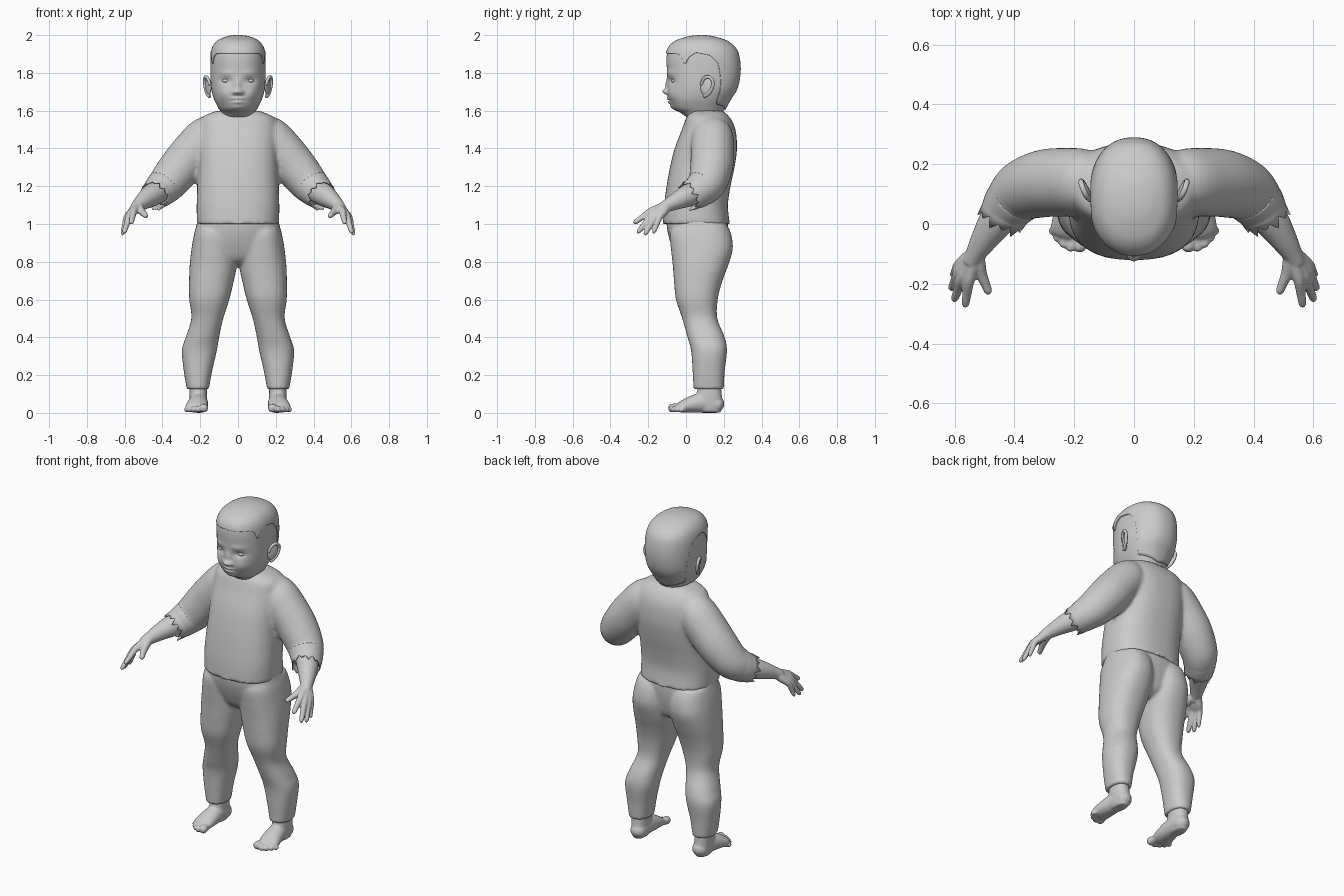
import bpy, bmesh, math
from mathutils import Vector

if "Cube" in bpy.data.objects:
    bpy.data.objects.remove(bpy.data.objects["Cube"])

def spline(pts, n=6):
    """Catmull-Rom through tuples of any length."""
    out = []
    for i in range(len(pts) - 1):
        a, b, c, d = (pts[max(0, min(len(pts) - 1, i + k))] for k in (-1, 0, 1, 2))
        for j in range(n):
            t = j / n
            out.append(tuple(0.5 * (2 * q + (r - p) * t + (2 * p - 5 * q + 4 * r - s) * t * t
                             + (3 * q - p - 3 * r + s) * t ** 3) for p, q, r, s in zip(a, b, c, d)))
    return out + [tuple(pts[-1])]

def oval(z, x0, x1, yf, yb, n=40, p=2.3):
    """Horizontal superellipse ring, starting at the front."""
    return [oval_pt(z, x0, x1, yf, yb, 2 * math.pi * i / n, p) for i in range(n)]

def oval_pt(z, x0, x1, yf, yb, a, p=2.3):
    s, c = math.sin(a), math.cos(a)
    return Vector(((x0 + x1) / 2 + (x1 - x0) / 2 * math.copysign(abs(s) ** (2 / p), s),
                   (yf + yb) / 2 - (yb - yf) / 2 * math.copysign(abs(c) ** (2 / p), c), z))

def loft(bm, rings, caps=True):
    vs = [[bm.verts.new(p) for p in r] for r in rings]
    n = len(rings[0])
    for a, b in zip(vs, vs[1:]):
        for i in range(n):
            bm.faces.new((a[i], a[(i + 1) % n], b[(i + 1) % n], b[i]))
    if caps:
        bm.faces.new(vs[0])
        bm.faces.new(vs[-1])
    return vs

def tube(bm, pts, s=1, n=20, caps=True, sub=5):
    """Tube through (x, y, z, r across[, r up])."""
    st = spline([p if len(p) == 5 else (*p, p[3]) for p in pts], sub)
    rings = []
    for i, q in enumerate(st):
        d = Vector(st[min(i + 1, len(st) - 1)][:3]) - Vector(st[max(i - 1, 0)][:3])
        side = d.cross(Vector((0, 0, 1))).normalized()
        up = side.cross(d).normalized()
        ring = [Vector(q[:3]) + side * q[3] * math.cos(2 * math.pi * k / n)
                + up * q[4] * math.sin(2 * math.pi * k / n) for k in range(n)]
        rings.append([Vector((v.x * s, v.y, v.z)) for v in ring])
    return loft(bm, rings, caps)

def finish(name, bm, voxel=0, iters=5, thick=0):
    bmesh.ops.recalc_face_normals(bm, faces=bm.faces)
    me = bpy.data.meshes.new(name)
    bm.to_mesh(me)
    bm.free()
    me.polygons.foreach_set("use_smooth", [True] * len(me.polygons))
    ob = bpy.data.objects.new(name, me)
    bpy.context.collection.objects.link(ob)
    if thick:
        m = ob.modifiers.new("thickness", 'SOLIDIFY')
        m.thickness, m.offset = thick, -1
    if voxel:
        m = ob.modifiers.new("blend", 'REMESH')
        m.mode, m.voxel_size, m.use_smooth_shade = 'VOXEL', voxel, True
        m = ob.modifiers.new("soften", 'SMOOTH')
        m.factor, m.iterations = 0.5, iters
    return ob

# Head surface: z, half width, front y, back y
HEAD = spline([(1.56, .085, .01, .185), (1.59, .09, -.03, .195), (1.612, .103, -.066, .205),
               (1.66, .127, -.088, .232), (1.72, .142, -.095, .267), (1.80, .146, -.1, .283),
               (1.88, .144, -.103, .278), (1.93, .133, -.09, .258), (1.965, .107, -.053, .215),
               (1.985, .066, .005, .155), (1.992, .033, .045, .12), (1.994, .004, .08, .088)], 12)

def head_pt(z, a):
    z = max(HEAD[0][0], min(HEAD[-1][0], z))
    for p, q in zip(HEAD, HEAD[1:]):
        if z <= q[0]:
            t = (z - p[0]) / (q[0] - p[0])
            w, f, b = (p[k] + (q[k] - p[k]) * t for k in (1, 2, 3))
            return oval_pt(z, -w, w, f, b, a, 2.25)

# Face relief: x, z, spread x, spread z, height
FACE = [(0, 1.70, .02, .016, .028), (0, 1.735, .015, .03, .012), (.02, 1.696, .012, .011, .012),
        (.064, 1.758, .03, .018, -.014), (.06, 1.80, .04, .014, .004), (.075, 1.69, .035, .035, .01),
        (0, 1.664, .03, .008, .014), (0, 1.645, .025, .008, .014), (0, 1.655, .036, .003, -.006),
        (0, 1.618, .03, .018, .01)]
bm = bmesh.new()
N = 160
rings = []
for k in range(101):
    z = 1.56 + .434 * math.sin(k / 100 * math.pi / 2)
    ring = [head_pt(z, 2 * math.pi * i / N) for i in range(N)]
    for v in ring:
        if v.y < .05:
            v.y -= sum(h * math.exp(-((abs(v.x) - x) / sx) ** 2 - ((v.z - fz) / sz) ** 2)
                       for x, fz, sx, sz, h in FACE)
    rings.append(ring)
loft(bm, rings)
finish("head", bm)

# Hair cap whose lower edge follows a hairline (angle from front, z)
LINE = [(0, 1.90), (48, 1.90), (57, 1.89), (64, 1.84), (71, 1.88), (82, 1.905), (100, 1.89),
        (111, 1.85), (117, 1.75), (123, 1.64), (180, 1.61)]

def hairline(a):
    a = abs((math.degrees(a) + 180) % 360 - 180)
    for p, q in zip(LINE, LINE[1:]):
        if a <= q[0]:
            return p[1] + (q[1] - p[1]) * (a - p[0]) / (q[0] - p[0])
    return LINE[-1][1]

bm = bmesh.new()
pivot = Vector((0, .085, 1.8))
rings = []
for k in range(41):
    ring = []
    for i in range(N):
        a = 2 * math.pi * i / N
        z0 = hairline(a)
        v = head_pt(z0 + (1.994 - z0) * math.sin(k / 40 * math.pi / 2), a)
        ring.append(pivot + (v - pivot) * 1.032)
    rings.append(ring)
vs = loft(bm, rings, False)
bm.faces.new(vs[-1])
finish("hair", bm, thick=.008)

# Eyes and ears
for s in (1, -1):
    side = "left" if s > 0 else "right"
    bm = bmesh.new()
    bmesh.ops.create_uvsphere(bm, u_segments=24, v_segments=16, radius=.021)
    bmesh.ops.scale(bm, vec=(1, 1, .6), verts=bm.verts)
    bmesh.ops.translate(bm, vec=(.064 * s, -.057, 1.758), verts=bm.verts)
    finish("eye_" + side, bm)
    bm = bmesh.new()
    bmesh.ops.create_uvsphere(bm, u_segments=24, v_segments=16, radius=1)
    for v in bm.verts:
        x, y, z = v.co
        v.co = (s * (.157 + .01 * x + .013 * y), .11 + .034 * y, 1.725 + .048 * z)
    tube(bm, [(.148, .08, 1.735, .007), (.16, .095, 1.77, .009), (.172, .122, 1.778, .009),
              (.177, .142, 1.755, .009), (.172, .138, 1.72, .009), (.162, .118, 1.69, .01),
              (.15, .095, 1.675, .009)], s, 12)
    finish("ear_" + side, bm)

# Shirt: trunk and both sleeves blended
bm = bmesh.new()
trunk = [(1.0, -.218, .218, -.122, .232), (1.1, -.219, .219, -.116, .222), (1.2, -.216, .216, -.103, .236),
         (1.3, -.213, .213, -.085, .257), (1.4, -.213, .213, -.06, .27), (1.5, -.21, .21, -.022, .262),
         (1.56, -.195, .195, .0, .235), (1.59, -.14, .14, .02, .205), (1.6, -.1, .1, .035, .185)]
loft(bm, [oval(*q, p=2.5) for q in spline(trunk)])
SLEEVE = [(.13, .14, 1.475, .1), (.17, .14, 1.455, .112), (.23, .14, 1.39, .115), (.305, .135, 1.30, .113),
          (.375, .11, 1.215, .102), (.42, .06, 1.17, .088)]
for s in (1, -1):
    tube(bm, SLEEVE, s, 32)
finish("shirt", bm, .011, 5)

# Ragged sleeve cuffs
for s in (1, -1):
    bm = bmesh.new()
    vs = tube(bm, [(.395, .09, 1.195, .095), (.42, .06, 1.17, .088), (.437, .03, 1.155, .08)], s, 24, False, 3)
    d = Vector((.045 * s, -.08, -.04)).normalized()
    for i, v in enumerate(vs[-1]):
        v.co += d * (.0, .022, .008, .035)[i % 4]
    finish("cuff_" + ("left" if s > 0 else "right"), bm, thick=.006)

# Forearms with hands: knuckle and tip of each finger
FINGERS = [((-.553, -.192, 1.064), (-.565, -.275, 1.005), 1), ((-.575, -.182, 1.047), (-.602, -.255, .955), 1),
           ((-.588, -.163, 1.036), (-.612, -.218, .945), .95), ((-.59, -.14, 1.034), (-.607, -.172, .953), .85),
           ((-.512, -.165, 1.068), (-.485, -.232, 1.04), 1.05)]
for s in (1, -1):
    bm = bmesh.new()
    tube(bm, [(.385, .1, 1.205, .06), (.42, .06, 1.175, .062), (.46, .01, 1.15, .059), (.5, -.05, 1.122, .046),
              (.53, -.1, 1.097, .034), (.545, -.13, 1.08, .03)], s, 24)
    wrist = Vector((-.528, -.095, 1.1))
    for k, t, r in FINGERS:
        k, t = Vector(k), Vector(t)
        path = [(wrist, .026), (wrist.lerp(k, .6), .023), (k, .019 * r), (k.lerp(t, .5), .0155 * r),
                (k.lerp(t, .92), .0125 * r), (t + (t - k) * .04, .004)]
        tube(bm, [(*p, q) for p, q in path], -s, 14)
    finish("forearm_hand_" + ("left" if s > 0 else "right"), bm, .005, 3)

# Trousers: hips and both legs blended
bm = bmesh.new()
hips = [(1.03, -.212, .212, -.105, .22), (.96, -.225, .225, -.098, .222), (.88, -.22, .22, -.075, .212),
        (.81, -.16, .16, -.04, .19), (.775, -.07, .07, .02, .14)]
loft(bm, [oval(*q) for q in spline(hips)])
LEG = [(1.0, .02, .218, -.06, .215), (.95, .006, .232, -.085, .238), (.87, .004, .246, -.08, .248),
       (.78, .006, .256, -.07, .223), (.69, .024, .259, -.063, .19), (.6, .046, .258, -.053, .168),
       (.5, .078, .247, -.02, .166), (.4, .1, .277, .008, .205), (.33, .112, .297, .027, .217),
       (.22, .137, .287, .035, .205), (.125, .154, .271, .04, .2)]
for s in (1, -1):
    loft(bm, [oval(z, *sorted((a * s, b * s)), f, k) for z, a, b, f, k in spline(LEG)])
finish("trousers", bm, .01, 4)

# Feet: ankle, sole and five toes
TOES = [(.186, -.03, .181, -.078, .023), (.208, -.035, .212, -.08, .017), (.228, -.03, .236, -.068, .016),
        (.246, -.02, .257, -.049, .015), (.259, -.005, .274, -.026, .014)]
for s in (1, -1):
    bm = bmesh.new()
    ankle = [(.2, .165, .255, .065, .185), (.12, .165, .257, .06, .187), (.06, .165, .255, .05, .193),
             (.02, .17, .25, .06, .19), (.002, .18, .24, .08, .18)]
    loft(bm, [oval(z, *sorted((a * s, b * s)), f, k) for z, a, b, f, k in spline(ankle)])
    tube(bm, [(.207, .2, .035, .012, .012), (.207, .175, .042, .042, .042), (.208, .1, .054, .048, .054),
              (.214, .03, .045, .056, .045), (.221, -.025, .03, .058, .03), (.224, -.045, .024, .042, .018)], s, 28)
    for x0, y0, x1, y1, r in TOES:
        d = Vector((x1 - x0, y1 - y0, 0))
        e = Vector((x1, y1, 0)) + d.normalized() * r * .7
        tube(bm, [(x0, y0, r + .006, r * .85), (x1, y1, r + .002, r), (e.x, e.y, r, r * .35)], s, 14)
    finish("foot_" + ("left" if s > 0 else "right"), bm, .006, 3)
